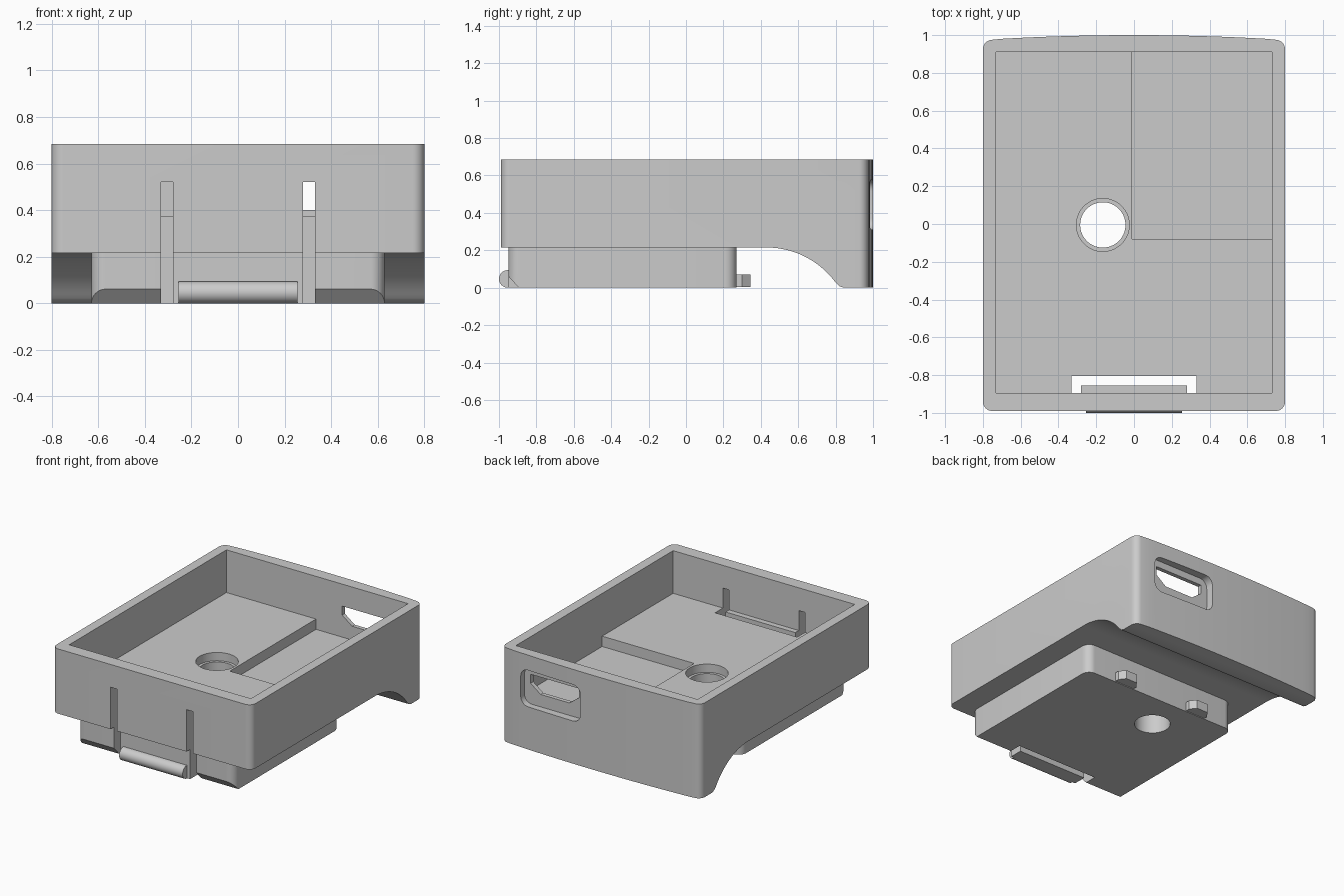
import bpy, bmesh
from math import sin, cos, pi, radians

cube = bpy.data.objects.get("Cube")
if cube:
    bpy.data.objects.remove(cube, do_unlink=True)

grey = bpy.data.materials.new("light grey plastic")
grey.use_nodes = True
grey.diffuse_color = (0.6, 0.6, 0.6, 1)
grey.node_tree.nodes["Principled BSDF"].inputs["Base Color"].default_value = (0.6, 0.6, 0.6, 1)


def arc(cx, cy, r, start, end, n=8):
    """Points on an arc, angles in degrees."""
    angles = [radians(start + (end - start) * i / n) for i in range(n + 1)]
    return [(cx + r * cos(a), cy + r * sin(a)) for a in angles]


def box(x0, x1, y0, y1):
    return [(x0, y0), (x1, y0), (x1, y1), (x0, y1)]


def rounded(x0, x1, y0, y1, r):
    return (arc(x0 + r, y0 + r, r, 180, 270) + arc(x1 - r, y0 + r, r, 270, 360)
            + arc(x1 - r, y1 - r, r, 0, 90) + arc(x0 + r, y1 - r, r, 90, 180))


def circle(x, y, r):
    return arc(x, y, r, 0, 360, 56)[:-1]


def prism(name, outline, axis, lo, hi):
    """Extrude a closed outline along an axis."""
    place = {"x": lambda a, b, t: (t, a, b),
             "y": lambda a, b, t: (a, t, b),
             "z": lambda a, b, t: (a, b, t)}[axis]
    bm = bmesh.new()
    face = bm.faces.new([bm.verts.new(place(a, b, lo)) for a, b in outline])
    ext = bmesh.ops.extrude_face_region(bm, geom=[face])
    verts = [v for v in ext["geom"] if isinstance(v, bmesh.types.BMVert)]
    bmesh.ops.translate(bm, verts=verts, vec=place(0, 0, hi - lo))
    bmesh.ops.recalc_face_normals(bm, faces=bm.faces)
    mesh = bpy.data.meshes.new(name)
    bm.to_mesh(mesh)
    bm.free()
    mesh.materials.append(grey)
    ob = bpy.data.objects.new(name, mesh)
    bpy.context.collection.objects.link(ob)
    return ob


def activate(ob):
    bpy.ops.object.select_all(action="DESELECT")
    ob.select_set(True)
    bpy.context.view_layer.objects.active = ob


def cut(target, *shapes):
    """Subtract prisms given as (outline, axis, lo, hi)."""
    for shape in shapes:
        cutter = prism("cutter", *shape)
        cutter.hide_render = True
        mod = target.modifiers.new("cut", "BOOLEAN")
        mod.operation, mod.solver, mod.object = "DIFFERENCE", "EXACT", cutter
        activate(target)
        bpy.ops.object.modifier_apply(modifier=mod.name)
        bpy.data.objects.remove(cutter, do_unlink=True)


UNDER, FLOOR, LOW, RIM = 0.215, 0.375, 0.30, 0.685

# Cuts shared by case and plinth: drain bore and the slot freeing the latch tongue
bore = (circle(-0.165, -0.005, 0.12), "z", -0.1, 0.5)
slot = ([(-0.33, -1.1), (-0.28, -1.1), (-0.28, -0.855), (0.28, -0.855),
         (0.28, -1.1), (0.33, -1.1), (0.33, -0.805), (-0.33, -0.805)], "z", -0.1, 0.52)

# Case: rounded plan with a slightly bowed back
bow = [(x / 20, 1 - 0.04 * (x / 20) ** 2) for x in range(14, -15, -1)]
plan = (arc(-0.75, -0.94, 0.05, 180, 270) + arc(0.75, -0.94, 0.05, 270, 360)
        + arc(0.75, 0.925, 0.05, 0, 85) + bow + arc(-0.75, 0.925, 0.05, 95, 180))
case = prism("case", plan, "z", 0, RIM)

# Side profile under the case, sweeping down to the rear skirt
under = ([(-1.2, -0.1), (-1.2, UNDER)] + arc(0.43, UNDER - 0.458, 0.458, 90, 38, 20)
         + [(0.805, 0.022), (0.82, 0.008), (0.845, 0), (0.845, -0.1)])
cut(case,
    (under, "x", -1, 1),
    (box(-0.73, 0.73, -0.895, 0.91), "z", FLOOR, 1),
    (box(-0.01, 0.73, -0.08, 0.91), "z", LOW, 0.5),
    (circle(-0.165, -0.005, 0.14), "z", FLOOR - 0.06, 0.5),
    bore, slot,
    # Rear port: rounded recess and a tapered opening
    (rounded(0.15, 0.64, 0.31, 0.575, 0.06), "y", 0.94, 1.1),
    ([(0.2, 0.525), (0.2, 0.46), (0.28, 0.4), (0.51, 0.4), (0.59, 0.46), (0.59, 0.525)],
     "y", 0.8, 1.1))

# Plinth with a bevelled front bottom edge either side of the tongue
plinth = prism("plinth", rounded(-0.63, 0.63, -0.95, 0.27, 0.06), "z", 0, UNDER)
bevel = [(-1.0, 0.12), (-1.0, -0.1), (-0.79, -0.1)]
bevel = [(-0.96, 0.072), (-0.96, -0.02), (-0.876, -0.02)]
cut(plinth, bore, slot, (bevel, "x", -0.8, -0.3), (bevel, "x", 0.3, 0.8))

# Latch barb on the tongue
barb = prism("latch_barb", [(-0.94, 0)] + arc(-0.953, 0.047, 0.047, 270, 90, 16)
             + [(-0.94, 0.094)], "x", -0.255, 0.255)

# Rear locating tabs
parts = [case, plinth, barb]
for name, x in (("left_tab", 0.31), ("right_tab", -0.31)):
    tab = [(x - 0.08, 0.26), (x + 0.08, 0.26), (x + 0.08, 0.3),
           (x + 0.045, 0.345), (x - 0.045, 0.345), (x - 0.08, 0.3)]
    parts.append(prism(name, tab, "z", 0.005, 0.07))

for part in parts:
    activate(part)
    bpy.ops.object.shade_smooth_by_angle(angle=radians(30))
